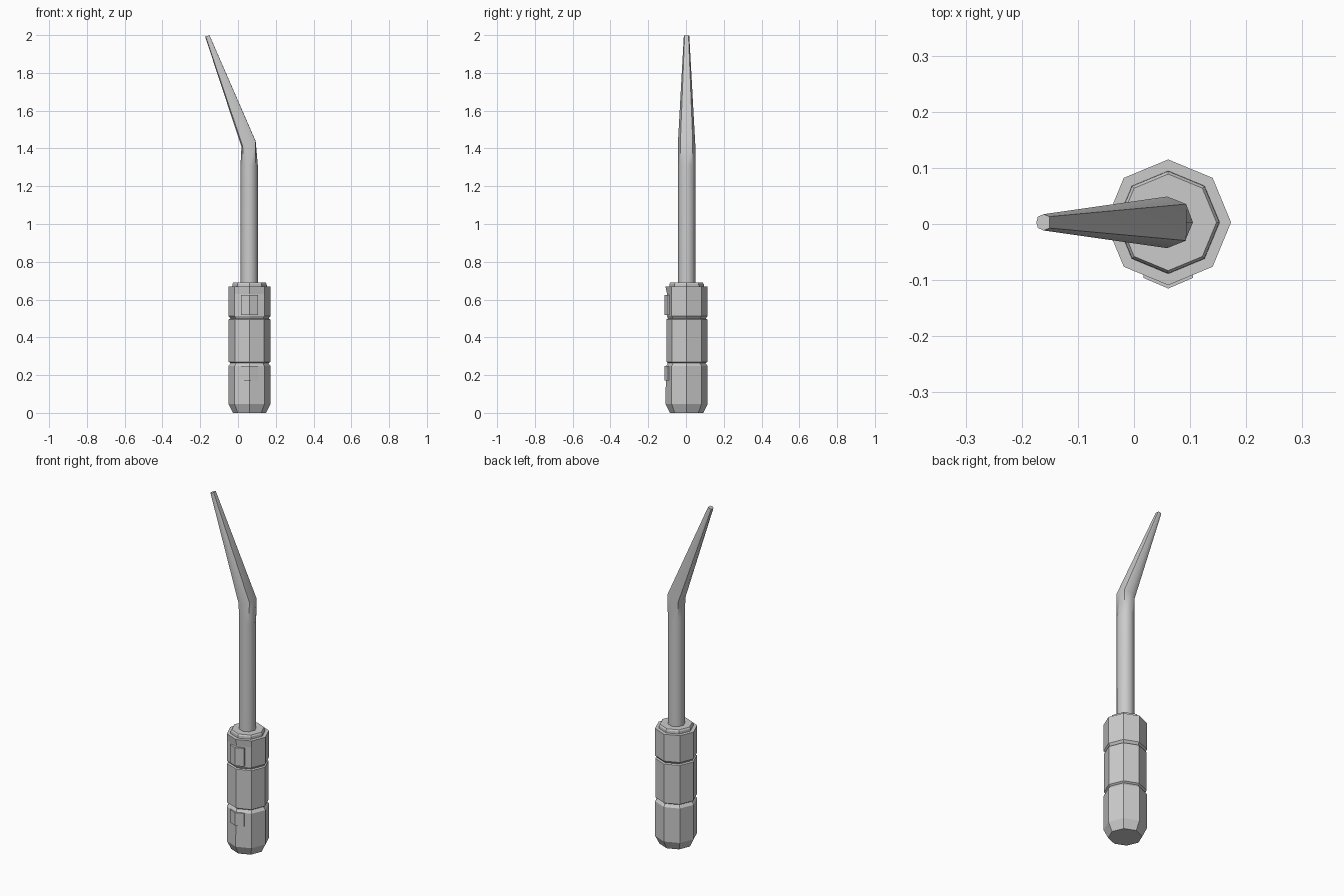
import bpy, bmesh, math

if "Cube" in bpy.data.objects:
    bpy.data.objects.remove(bpy.data.objects["Cube"])

CX, CY = 0.061, 0.003   # handle axis


def add_object(name, rings, smooth=False):
    """Loft closed rings of equal point count and cap both ends."""
    bm = bmesh.new()
    loops = [[bm.verts.new(p) for p in ring] for ring in rings]
    n = len(loops[0])
    for a, b in zip(loops, loops[1:]):
        for i in range(n):
            j = (i + 1) % n
            bm.faces.new((a[i], a[j], b[j], b[i]))
    bm.faces.new(loops[0])
    bm.faces.new(loops[-1])
    bmesh.ops.recalc_face_normals(bm, faces=bm.faces)
    mesh = bpy.data.meshes.new(name)
    bm.to_mesh(mesh)
    bm.free()
    ob = bpy.data.objects.new(name, mesh)
    bpy.context.collection.objects.link(ob)
    if smooth:
        bpy.ops.object.select_all(action='DESELECT')
        ob.select_set(True)
        bpy.context.view_layer.objects.active = ob
        bpy.ops.object.shade_smooth_by_angle(angle=math.radians(50))
    return ob


def octagon(r, z, dent=0.0):
    """Octagon with corners on the axes; dent pushes the front corner in."""
    pts = []
    for i in range(8):
        a = i * math.pi / 4
        k = r - dent if i == 6 else r
        pts.append((CX + k * math.cos(a), CY + k * math.sin(a), z))
    return pts


def turned(name, profile):
    return add_object(name, [octagon(*p) for p in profile])


# Handle sections: (radius, height, front dent)
turned("handle_base", [(0.088, 0), (0.112, 0.048), (0.112, 0.247, 0.004), (0.098, 0.266)])
turned("handle_grip", [(0.098, 0.262), (0.110, 0.270, 0.003), (0.110, 0.495, 0.003),
                       (0.098, 0.500)])
turned("handle_top", [(0.098, 0.496), (0.112, 0.513, 0.009), (0.112, 0.630, 0.009),
                      (0.112, 0.668), (0.094, 0.668)])
turned("handle_collar", [(0.092, 0.66), (0.091, 0.682), (0.086, 0.69)])


# Raised buttons wrapped over the front corner
def button(name, z0, z1):
    outline = [(-0.044, -0.096), (0, -0.115), (0.044, -0.096),
               (0.044, -0.075), (0, -0.085), (-0.044, -0.075)]
    add_object(name, [[(CX + x, y, z) for x, y in outline] for z in (z0, z1)])


button("lower_button", 0.172, 0.247)
button("upper_button", 0.518, 0.623)


# Shaft and bent tapering tip; the spine flattens towards the tip
def shaft_ring(cx, z, rx, ry, outer, inner, tilt):
    ring = []
    for i in range(8):
        a = i * math.pi / 4
        x = rx * math.cos(a)
        if i == 0:
            x *= outer
        elif i == 4:
            x *= inner
        ring.append((cx + x, CY + ry * math.sin(a), z + x * tilt))
    return ring


add_object("shaft", [
    shaft_ring(CX - 0.002, 0.68, 0.046, 0.046, 1, 1, 0),
    shaft_ring(CX - 0.002, 1.31, 0.046, 0.046, 1, 1, 0),
    shaft_ring(CX - 0.002, 1.425, 0.048, 0.046, 0.72, 0.85, 0.4),
    shaft_ring(-0.161, 1.996, 0.0145, 0.0145, 0.72, 0.9, 0.3),
], smooth=True)
